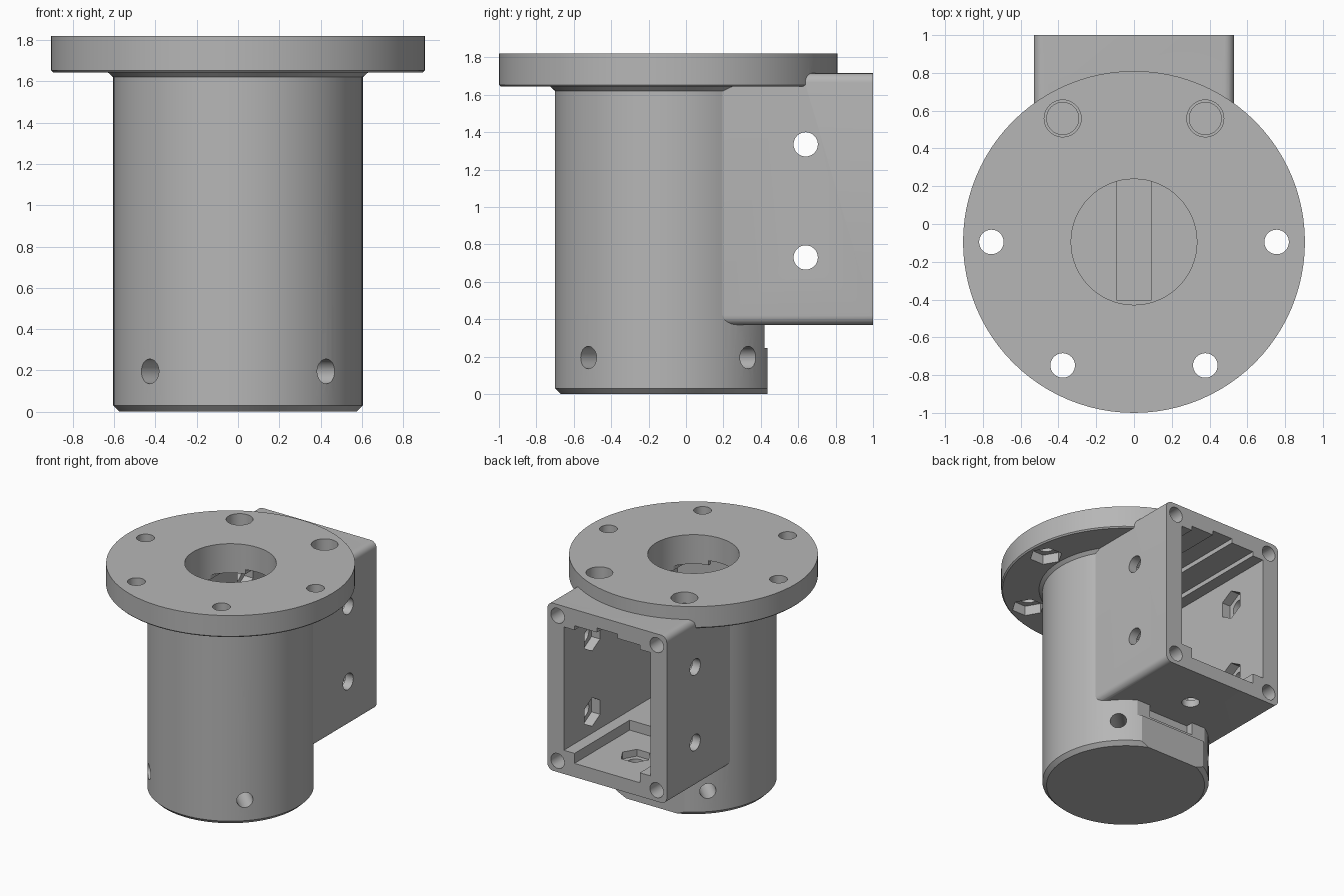
import bpy, bmesh, math
from mathutils import Matrix

old = bpy.data.objects.get("Cube")
if old:
    bpy.data.objects.remove(old)

CY = -0.095      # tube axis position in y
TOP = 1.82

grey = bpy.data.materials.new("mid grey")
grey.use_nodes = True
colour = (0.47, 0.47, 0.47, 1)
grey.diffuse_color = colour
grey.node_tree.nodes["Principled BSDF"].inputs["Base Color"].default_value = colour


def make_object(name, bm):
    bmesh.ops.recalc_face_normals(bm, faces=bm.faces)
    mesh = bpy.data.meshes.new(name)
    bm.to_mesh(mesh)
    bm.free()
    mesh.materials.append(grey)
    obj = bpy.data.objects.new(name, mesh)
    bpy.context.collection.objects.link(obj)
    return obj


def extrude(name, points, axis, a, b, matrix=None):
    """Prism from a 2D outline, extruded along an axis from a to b."""
    place = {"x": lambda u, v, w: (w, u, v),
             "y": lambda u, v, w: (u, w, v),
             "z": lambda u, v, w: (u, v, w)}[axis]
    bm = bmesh.new()
    ends = [[bm.verts.new(place(u, v, w)) for u, v in points] for w in (a, b)]
    for ring in ends:
        bm.faces.new(ring)
    n = len(points)
    for i in range(n):
        j = (i + 1) % n
        bm.faces.new((ends[0][i], ends[0][j], ends[1][j], ends[1][i]))
    if matrix:
        bm.transform(matrix)
    return make_object(name, bm)


def ngon(u, v, r, n=32, start=0.0):
    return [(u + r * math.cos(start + math.tau * i / n),
             v + r * math.sin(start + math.tau * i / n)) for i in range(n)]


def rect(u0, u1, v0, v1):
    return [(u0, v0), (u1, v0), (u1, v1), (u0, v1)]


def rounded_rect(u0, u1, v0, v1, r, steps=6):
    centres = [(u1 - r, v1 - r), (u0 + r, v1 - r), (u0 + r, v0 + r), (u1 - r, v0 + r)]
    return [(cu + r * math.cos((k + s / steps) * math.pi / 2),
             cv + r * math.sin((k + s / steps) * math.pi / 2))
            for k, (cu, cv) in enumerate(centres) for s in range(steps + 1)]


def revolve(name, profile, n=96):
    bm = bmesh.new()
    rings = [[bm.verts.new((x, y, z)) for x, y in ngon(0, CY, r, n)] for r, z in profile]
    for lo, hi in zip(rings, rings[1:]):
        for i in range(n):
            j = (i + 1) % n
            bm.faces.new((lo[i], lo[j], hi[j], hi[i]))
    bm.faces.new(rings[0])
    bm.faces.new(rings[-1])
    return make_object(name, bm)


def combine(target, other, operation="DIFFERENCE"):
    mod = target.modifiers.new("combine", "BOOLEAN")
    mod.operation = operation
    mod.solver = "EXACT"
    mod.object = other
    bpy.context.view_layer.objects.active = target
    bpy.ops.object.modifier_apply(modifier=mod.name)
    bpy.data.objects.remove(other)


# Flanged tube, chamfered at the foot and under the flange
body = revolve("flanged_tube_with_box", [
    (0.575, 0), (0.605, 0.03), (0.605, 1.62), (0.63, 1.643),
    (0.895, 1.643), (0.905, 1.653), (0.905, TOP)])


def cut(points, axis, a, b, matrix=None):
    combine(body, extrude("cutter", points, axis, a, b, matrix))


# Flat on the back of the foot, with a shallow pocket above it
cut(rect(-0.4, 0.4, 0.435, 0.7), "z", -0.1, 0.6)
cut(rect(-0.4, 0.4, 0.42, 0.7), "z", 0.245, 0.6)
cut(rect(-0.2, 0.2, 0.36, 0.7), "z", 0.27, 0.5)

# Rear box
box = extrude("rear_box", rounded_rect(-0.53, 0.53, 0.37, 1.715, 0.05), "y", 0.1, 1.0)
combine(body, box, "UNION")

# Cavity running from the back opening into the tube, with stepped ceiling
half = [(0.385, 0.56), (0.385, 1.55), (0.29, 1.55), (0.29, 1.585),
        (0.09, 1.585), (0.09, 1.62)]
cavity = half + [(-x, z) for x, z in reversed(half)]
cut(cavity, "y", -0.44, 1.1)

# Floor recess and long centre groove
cut(rect(-0.29, 0.29, 0.3, 1.1), "z", 0.48, 0.7)
cut(rect(-0.09, 0.09, -0.405, 0.5), "z", 0.49, 0.7)

# Central bore through the flange
cut(ngon(0, CY, 0.333, 64), "z", 1.2, TOP + 0.1)

# Side wall holes with hexagonal nut pockets
for z in (0.73, 1.335):
    cut(ngon(0.64, z, 0.065), "x", -0.7, 0.7)
    cut(ngon(0.64, z, 0.115, 6, math.pi / 2), "x", -0.46, 0.46)

# Floor hole with nut pocket
cut(ngon(0, 0.64, 0.065), "z", 0.2, 0.7)
cut(ngon(0, 0.64, 0.115, 6), "z", 0.425, 0.7)

# Corner screw holes on the open face
for x in (-0.44, 0.44):
    for z in (0.46, 1.625):
        cut(ngon(x, z, 0.06, 24), "y", 0.6, 1.1)

# Flange bolt circle: rear pair counterbored, the rest through with nut pockets
for k in range(6):
    angle = k * math.pi / 3
    x, y = 0.755 * math.cos(angle), CY + 0.755 * math.sin(angle)
    if y > 0.3:
        cut(ngon(x, y, 0.098), "z", 1.73, TOP + 0.1)
        cut(ngon(x, y, 0.085), "z", 1.69, TOP + 0.1)
    else:
        cut(ngon(x, y, 0.065), "z", 1.5, TOP + 0.1)
        cut(ngon(x, y, 0.12, 6, angle), "z", 1.5, 1.72)

# Radial set-screw holes around the foot
for k in range(4):
    turn = Matrix.Translation((0, CY, 0)) @ Matrix.Rotation((k + 0.5) * math.pi / 2, 4, "Z")
    cut(ngon(0, 0.195, 0.06, 24), "x", 0.35, 0.8, turn)

bpy.ops.object.select_all(action="DESELECT")
body.select_set(True)
bpy.context.view_layer.objects.active = body
bpy.ops.object.shade_smooth_by_angle(angle=math.radians(25))
